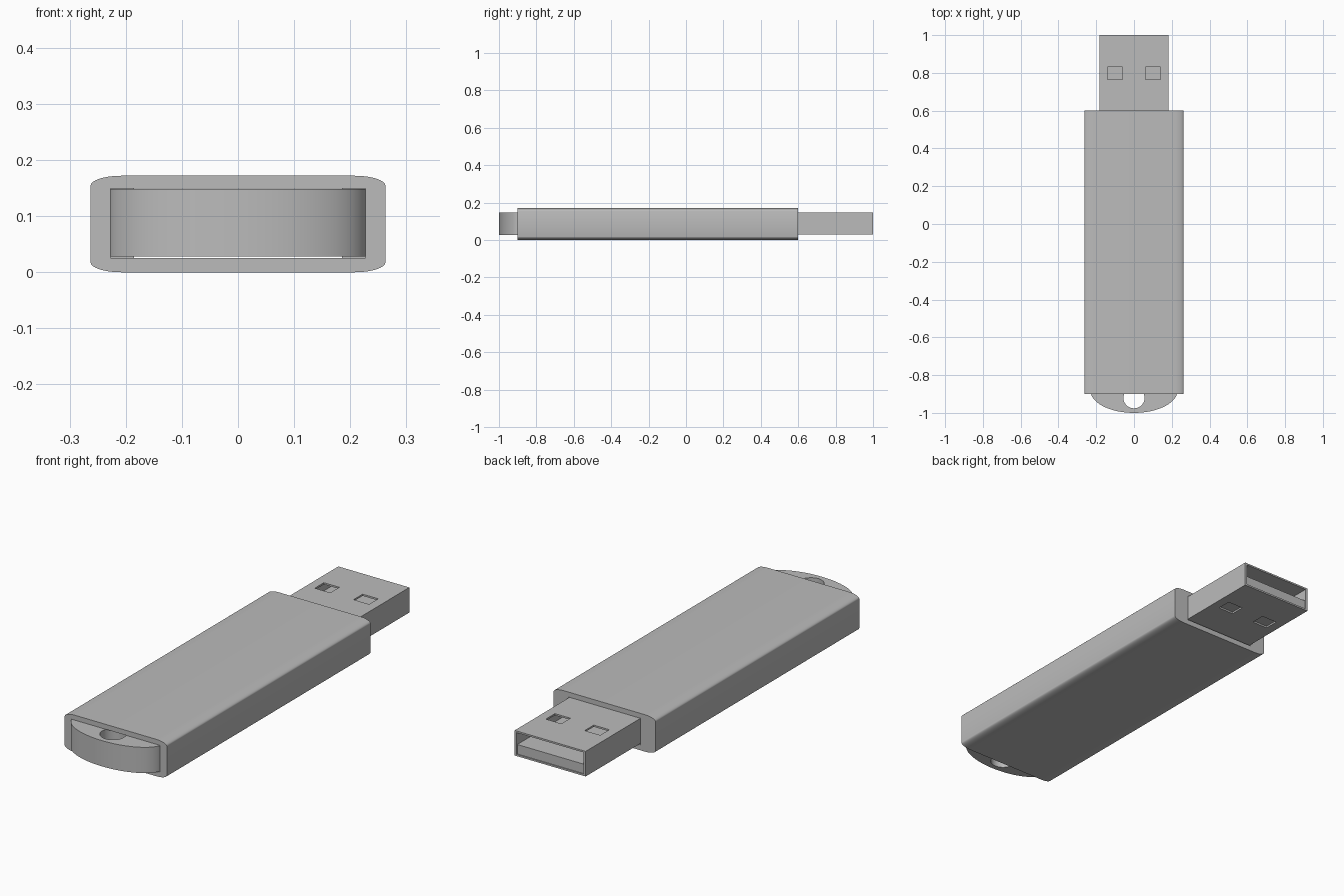
import bpy
import bmesh
from math import sin, cos, pi, radians

if "Cube" in bpy.data.objects:
    bpy.data.objects.remove(bpy.data.objects["Cube"], do_unlink=True)

grey = bpy.data.materials.new("plain grey")
grey.use_nodes = True
grey.diffuse_color = (0.5, 0.5, 0.5, 1)
grey.node_tree.nodes["Principled BSDF"].inputs["Base Color"].default_value = (0.5, 0.5, 0.5, 1)


def prism(name, outline, offset):
    """Extrude a closed outline of 3D points along an offset."""
    bm = bmesh.new()
    face = bm.faces.new([bm.verts.new(p) for p in outline])
    ext = bmesh.ops.extrude_face_region(bm, geom=[face])["geom"]
    verts = [g for g in ext if isinstance(g, bmesh.types.BMVert)]
    bmesh.ops.translate(bm, verts=verts, vec=offset)
    bmesh.ops.recalc_face_normals(bm, faces=bm.faces)
    mesh = bpy.data.meshes.new(name)
    bm.to_mesh(mesh)
    bm.free()
    mesh.materials.append(grey)
    obj = bpy.data.objects.new(name, mesh)
    bpy.context.collection.objects.link(obj)
    return obj


def box(name, x, y, z):
    corners = [(x[0], y[0]), (x[1], y[0]), (x[1], y[1]), (x[0], y[1])]
    return prism(name, [(a, b, z[0]) for a, b in corners], (0, 0, z[1] - z[0]))


def select_only(obj):
    bpy.ops.object.select_all(action="DESELECT")
    obj.select_set(True)
    bpy.context.view_layer.objects.active = obj


def cut(obj, *cutters):
    """Subtract each cutter from the object, then delete it."""
    for cutter in cutters:
        mod = obj.modifiers.new("cut", "BOOLEAN")
        mod.operation = "DIFFERENCE"
        mod.solver = "EXACT"
        mod.object = cutter
        select_only(obj)
        bpy.ops.object.modifier_apply(modifier=mod.name)
        bpy.data.objects.remove(cutter, do_unlink=True)


def smooth(obj):
    select_only(obj)
    bpy.ops.object.shade_smooth_by_angle(angle=radians(30))


# Casing: rounded cross-section, hollow and open at both ends
HALF_W, HEIGHT, RX, RZ = 0.263, 0.172, 0.055, 0.018
section = []
for quarter, (sx, sz) in enumerate([(1, 1), (-1, 1), (-1, -1), (1, -1)]):
    for i in range(9):
        a = (quarter + i / 8) * pi / 2
        section.append((sx * (HALF_W - RX) + RX * cos(a), -0.9,
                        HEIGHT / 2 + sz * (HEIGHT / 2 - RZ) + RZ * sin(a)))
casing = prism("casing", section, (0, 1.5, 0))
cut(casing,
    box("front_pocket", (-0.227, 0.227), (-0.95, 0.55), (0.025, 0.149)),
    box("back_slot", (-0.185, 0.185), (0.5, 0.65), (0.025, 0.149)))
smooth(casing)

# Key loop: half ellipse with a round hole, seated in the front pocket
arc = [(0.231 * cos(pi + pi * i / 48), -0.88 + 0.12 * sin(pi + pi * i / 48), 0.028)
       for i in range(49)]
loop = prism("key_loop", [(-0.226, -0.8, 0.028)] + arc[1:-1] + [(0.226, -0.8, 0.028)],
             (0, 0, 0.12))
hole = [(0.056 * cos(2 * pi * i / 32), -0.92 + 0.056 * sin(2 * pi * i / 32), -0.1)
        for i in range(32)]
cut(loop, prism("key_hole", hole, (0, 0, 0.5)))
smooth(loop)

# Plug: metal sleeve open at the back, with two square windows above and below
plug = box("plug_sleeve", (-0.183, 0.183), (0.45, 1), (0.03, 0.147))
cut(plug, box("plug_opening", (-0.173, 0.173), (0.47, 1.1), (0.038, 0.139)))
for side in (-1, 1):
    x = sorted((side * 0.06, side * 0.14))
    cut(plug, box("window", x, (0.765, 0.832), (-0.1, 0.3)))

# Contact tongue fills the lower part of the sleeve
tongue = box("contact_tongue", (-0.173, 0.173), (0.47, 0.995), (0.038, 0.082))
